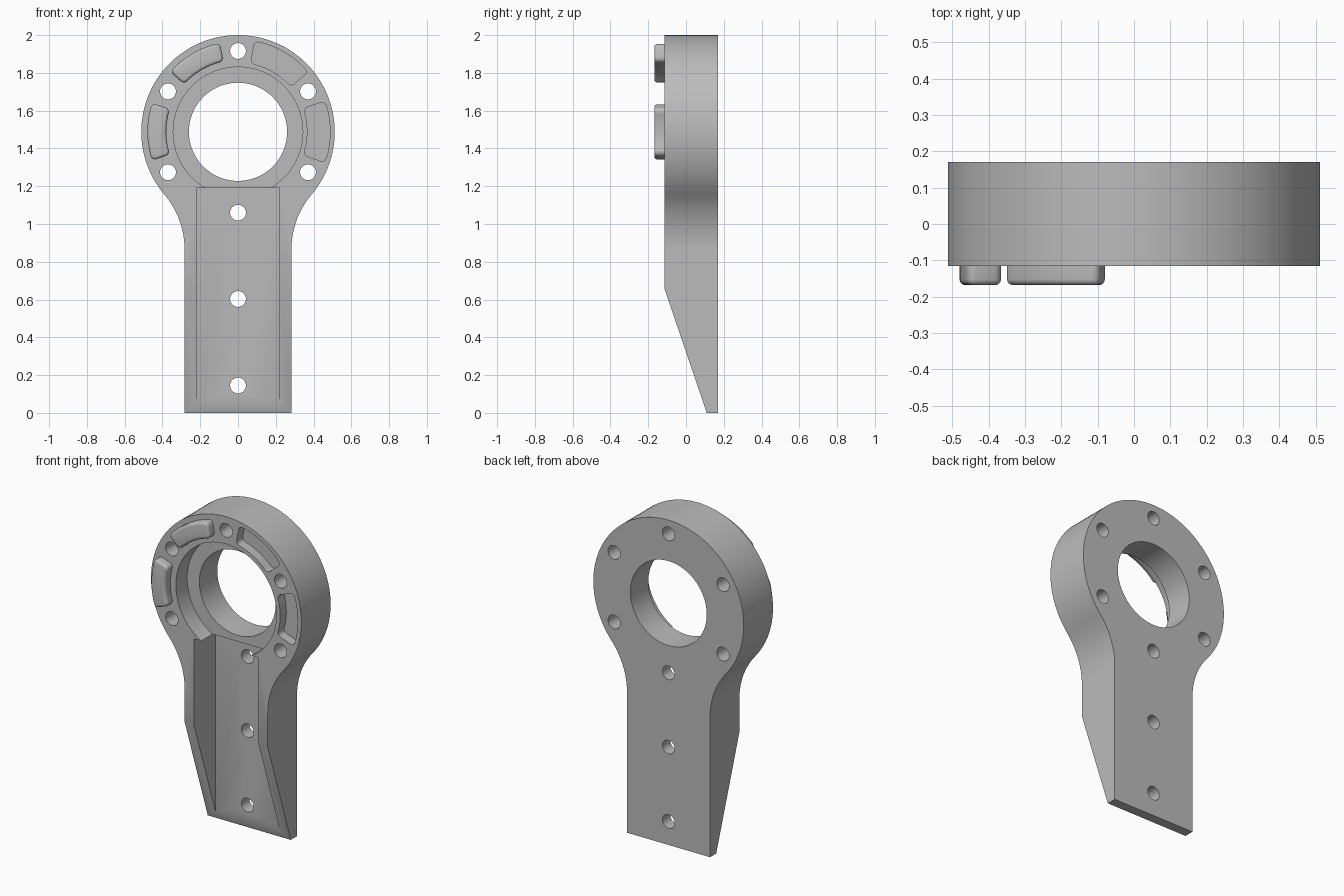
import bpy
import bmesh
from math import sin, cos, radians, acos, pi, sqrt

if "Cube" in bpy.data.objects:
    bpy.data.objects.remove(bpy.data.objects["Cube"])

# Main dimensions
FRONT, BACK = -0.115, 0.17
RING_Z, RING_R = 1.488, 0.512
BORE_R, SEAT_R, SEAT_Y = 0.26, 0.343, -0.005
HALF_W, FILLET = 0.283, 0.45
SLOT_W, SLOT_TOP, SLOT_Y = 0.22, 1.19, 0.093
HOLE_R, HOLE_CIRCLE = 0.042, 0.428

grey = bpy.data.materials.new("plain grey")
grey.use_nodes = True
colour = (0.5, 0.5, 0.5, 1)
grey.diffuse_color = colour
grey.node_tree.nodes["Principled BSDF"].inputs["Base Color"].default_value = colour


def arc(cx, cz, r, start, end, steps):
    """Points along an arc in the x-z plane, angles in radians."""
    angles = [start + (end - start) * i / steps for i in range(steps + 1)]
    return [(cx + r * cos(a), cz + r * sin(a)) for a in angles]


def prism(name, points, low, high, place=lambda u, v, d: (u, d, v), corner=0, rim=0):
    """Extrude an outline; optionally round its sharp corners and its front rim."""
    bm = bmesh.new()
    near = [bm.verts.new(place(u, v, low)) for u, v in points]
    far = [bm.verts.new(place(u, v, high)) for u, v in points]
    bm.faces.new(near)
    bm.faces.new(far[::-1])
    n = len(points)
    for i in range(n):
        j = (i + 1) % n
        bm.faces.new((near[j], near[i], far[i], far[j]))
    bmesh.ops.recalc_face_normals(bm, faces=bm.faces)
    if corner:
        edges = [e for e in bm.edges
                 if abs(e.verts[0].co.y - e.verts[1].co.y) > 0.01
                 and e.calc_face_angle() > 1]
        bmesh.ops.bevel(bm, geom=edges, offset=corner, segments=5,
                        profile=0.5, affect='EDGES')
    if rim:
        edges = [e for e in bm.edges if all(abs(v.co.y - low) < 1e-5 for v in e.verts)]
        bmesh.ops.bevel(bm, geom=edges, offset=rim, segments=4,
                        profile=0.5, affect='EDGES')
    mesh = bpy.data.meshes.new(name)
    bm.to_mesh(mesh)
    bm.free()
    mesh.materials.append(grey)
    obj = bpy.data.objects.new(name, mesh)
    bpy.context.collection.objects.link(obj)
    return obj


def disc(name, x, z, r, low, high, sides):
    return prism(name, arc(x, z, r, 0, 2 * pi, sides)[:-1], low, high)


def sector(name, angle, inner, outer, spread, low, high, rim=0):
    """Curved block around the ring centre, with rounded corners."""
    a, b = radians(angle - spread), radians(angle + spread)
    points = arc(0, RING_Z, outer, a, b, 6) + arc(0, RING_Z, inner, b, a, 6)
    return prism(name, points, low, high, corner=0.024, rim=rim)


def smooth(obj):
    bpy.ops.object.select_all(action='DESELECT')
    obj.select_set(True)
    bpy.context.view_layer.objects.active = obj
    bpy.ops.object.shade_smooth_by_angle(angle=radians(30))


# Body outline: ring blended into the shank by a fillet on each side
tangent = acos((HALF_W + FILLET) / (RING_R + FILLET))
fillet_z = RING_Z - sqrt((RING_R + FILLET) ** 2 - (HALF_W + FILLET) ** 2)
right_fillet = arc(HALF_W + FILLET, fillet_z, FILLET, pi, pi - tangent, 16)
outline = [(-HALF_W, 0), (HALF_W, 0)] + right_fillet
outline += arc(0, RING_Z, RING_R, -tangent, pi + tangent, 96)[1:-1]
outline += [(-x, z) for x, z in reversed(right_fillet)]
body = prism("bracket_body", outline, FRONT, BACK)

# Cutters: sloped toe, slot, bearing seat and bore
run, rise = 0.225, 0.66
toe = [(FRONT - run, rise * 2), (FRONT - run, -rise),
       (FRONT + run * 2, -rise), (FRONT + run, 0)]
cutters = [
    prism("toe_cutter", toe, -1, 1, place=lambda u, v, d: (d, u, v)),
    prism("slot_cutter", [(-SLOT_W, -1), (SLOT_W, -1), (SLOT_W, SLOT_TOP),
                          (-SLOT_W, SLOT_TOP)], -1, SLOT_Y),
    disc("seat_cutter", 0, RING_Z, SEAT_R, -1, SEAT_Y, 96),
    disc("bore_cutter", 0, RING_Z, BORE_R, -1, 1, 96),
]

# Bolt holes around the ring and down the shank
holes = [(HOLE_CIRCLE * cos(radians(a)), RING_Z + HOLE_CIRCLE * sin(radians(a)))
         for a in range(-90, 270, 60)]
holes += [(0, 0.603), (0, 0.145)]
cutters += [disc("hole_cutter", x, z, HOLE_R, -1, 1, 32) for x, z in holes]

# Recesses on one side that match the pads on the other
cutters += [sector("recess_cutter", a, 0.368, 0.488, 19.5, -0.5, FRONT + 0.06)
            for a in (0, 60)]

for cutter in cutters:
    cutter.hide_render = True
    mod = body.modifiers.new(cutter.name, 'BOOLEAN')
    mod.operation = 'DIFFERENCE'
    mod.solver = 'EXACT'
    mod.object = cutter
bpy.context.view_layer.update()
cut = bpy.data.meshes.new_from_object(
    body.evaluated_get(bpy.context.evaluated_depsgraph_get()))
body.modifiers.clear()
body.data = cut
for cutter in cutters:
    bpy.data.objects.remove(cutter)
smooth(body)

# Raised locating pads
for name, angle in (("upper_pad", 120), ("side_pad", 180)):
    smooth(sector(name, angle, 0.38, 0.48, 18.5, -0.168, FRONT + 0.005, rim=0.016))
